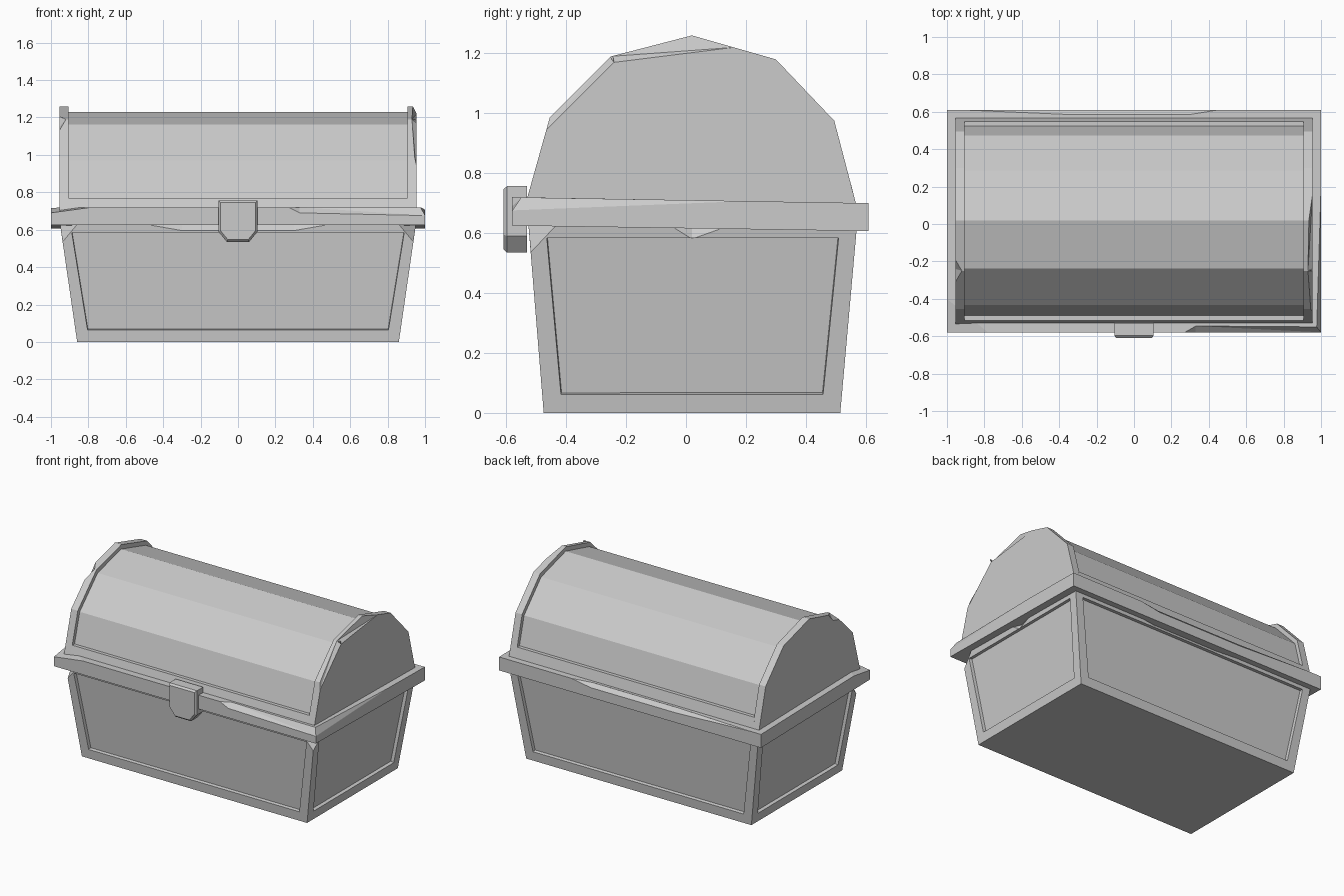
import bpy, bmesh
from mathutils import Vector

if "Cube" in bpy.data.objects:
    bpy.data.objects.remove(bpy.data.objects["Cube"], do_unlink=True)

GREY = (0.6, 0.6, 0.6, 1)
grey = bpy.data.materials.new("plain grey")
grey.use_nodes = True
grey.diffuse_color = GREY
grey.node_tree.nodes["Principled BSDF"].inputs["Base Color"].default_value = GREY


def solid(name, points, panels=False):
    """Flat-faced convex block around the points, optionally with sunken side panels."""
    bm = bmesh.new()
    for p in points:
        bm.verts.new(p)
    hull = bmesh.ops.convex_hull(bm, input=bm.verts)
    spare = {g for g in hull["geom_interior"] + hull["geom_unused"]
             if isinstance(g, bmesh.types.BMVert)}
    bmesh.ops.delete(bm, geom=list(spare), context="VERTS")
    bmesh.ops.dissolve_limit(bm, angle_limit=0.01, verts=bm.verts, edges=bm.edges)
    bmesh.ops.recalc_face_normals(bm, faces=bm.faces)
    if panels:
        sides = [f for f in bm.faces if abs(f.normal.z) < 0.5]
        bmesh.ops.inset_individual(bm, faces=sides, thickness=0.085)
        bmesh.ops.inset_individual(bm, faces=sides, thickness=0.003, depth=-0.022)
    mesh = bpy.data.meshes.new(name)
    bm.to_mesh(mesh)
    bm.free()
    mesh.materials.append(grey)
    ob = bpy.data.objects.new(name, mesh)
    bpy.context.collection.objects.link(ob)
    return ob


def prism(name, profile, x0, x1):
    return solid(name, [(x, y, z) for x in (x0, x1) for y, z in profile])


def chip(ob, points, outward):
    """Knock a chip off the block: the points lie on its surface."""
    out = Vector(outward)
    pts = [Vector(p) for p in points]
    cutter = solid("chip_cutter", pts + [p + out for p in pts])
    mod = ob.modifiers.new("chip", "BOOLEAN")
    mod.operation, mod.solver, mod.object = "DIFFERENCE", "EXACT", cutter
    bpy.context.view_layer.objects.active = ob
    bpy.ops.object.modifier_apply(modifier=mod.name)
    bpy.data.objects.remove(cutter, do_unlink=True)


# Tapered box with a sunken panel on each side
body = solid("chest_body",
             [(s * 0.86, y, 0) for s in (-1, 1) for y in (-0.475, 0.515)] +
             [(s * 0.953, y, 0.64) for s in (-1, 1) for y in (-0.527, 0.572)], panels=True)
for s in (-1, 1):
    # worn front corners
    chip(body, [(s * 0.85, -0.527, 0.64), (s * 0.953, -0.42, 0.64), (s * 0.937, -0.518, 0.535)],
         (s * 0.1, -0.1, 0.05))
# worn upper edges under the rim
chip(body, [(-0.5, -0.526, 0.63), (-0.3, -0.523, 0.595), (0.3, -0.523, 0.595), (0.5, -0.526, 0.63),
            (-0.3, -0.49, 0.64), (0.3, -0.49, 0.64)], (0, -0.08, 0.08))
chip(body, [(-0.5, 0.571, 0.63), (-0.2, 0.567, 0.585), (0.3, 0.567, 0.585), (0.5, 0.571, 0.63),
            (-0.2, 0.54, 0.64), (0.3, 0.54, 0.64)], (0, 0.08, 0.08))
chip(body, [(0.951, -0.06, 0.63), (0.944, 0.02, 0.58), (0.951, 0.16, 0.63), (0.91, 0.02, 0.64)],
     (0.08, 0, 0.08))

# Overhanging rim, slightly lower at the back
rim = prism("rim", [(-0.58, 0.625), (-0.58, 0.72), (0.61, 0.70), (0.61, 0.607)], -1, 1)
chip(rim, [(0.27, -0.58, 0.72), (0.33, -0.58, 0.69), (0.33, -0.545, 0.72),
           (1.02, -0.58, 0.675), (1.02, -0.55, 0.72)], (0, -0.06, 0.06))
chip(rim, [(-1, -0.40, 0.717), (-0.78, -0.58, 0.72), (-1, -0.58, 0.69)], (-0.05, -0.05, 0.06))
chip(rim, [(1, 0.2, 0.707), (1, -0.6, 0.675), (0.975, -0.6, 0.72)], (0.06, 0, 0.06))
chip(rim, [(-0.92, 0.61, 0.70), (-0.35, 0.61, 0.675), (0.3, 0.61, 0.675), (0.45, 0.61, 0.70),
           (-0.35, 0.585, 0.70), (0.3, 0.585, 0.70)], (0, 0.06, 0.06))

# Rounded lid: recessed barrel between two raised end frames and low sills
ARCH = [(-0.535, 0.70), (-0.455, 0.985), (-0.25, 1.19), (0.02, 1.26),
        (0.30, 1.18), (0.495, 0.975), (0.567, 0.70)]
prism("lid_barrel", [(0.016 + (y - 0.016) * 0.955, 0.70 + (z - 0.70) * 0.946) for y, z in ARCH],
      -0.92, 0.92)
prism("lid_sill", [(-0.535, 0.70), (-0.515, 0.77), (0.549, 0.77), (0.567, 0.70)], -0.91, 0.91)
right_end = prism("lid_end_right", ARCH, -0.955, -0.905)
left_end = prism("lid_end_left", ARCH, 0.905, 0.955)
chip(right_end, [(-0.955, -0.31, 1.13), (-0.955, -0.19, 1.205), (-0.92, -0.25, 1.19),
                 (-0.955, -0.24, 1.15)], (-0.04, -0.03, 0.04))
chip(left_end, [(0.955, -0.48, 0.93), (0.955, -0.24, 1.17), (0.93, -0.25, 1.19),
                (0.945, -0.455, 0.985)], (0.04, -0.04, 0.04))
chip(left_end, [(0.955, -0.24, 1.17), (0.955, 0.02, 1.24), (0.93, -0.25, 1.19),
                (0.935, 0.02, 1.26), (0.955, 0.16, 1.22)], (0.04, 0, 0.06))

# Latch plate with clipped lower corners and a bevelled front
LATCH = [(-0.105, 0.757), (0.105, 0.757), (0.105, 0.59), (0.06, 0.535), (-0.06, 0.535), (-0.105, 0.59)]
solid("latch", [(x, y, z) for x, z in LATCH for y in (-0.53, -0.597)] +
      [(x * 0.9, -0.61, 0.65 + (z - 0.65) * 0.9) for x, z in LATCH])
